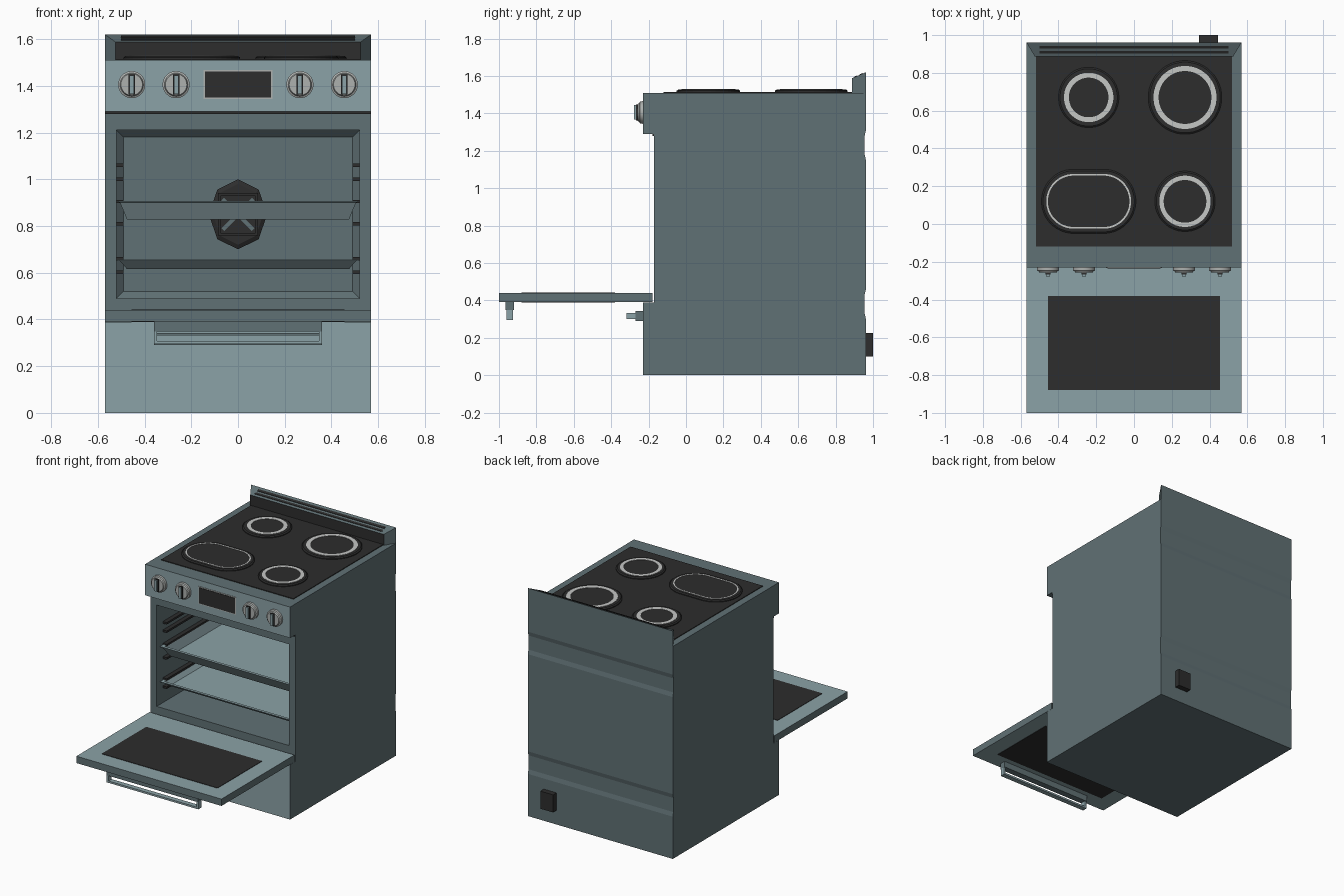
import bpy, bmesh, math
from mathutils import Vector

if "Cube" in bpy.data.objects:
    bpy.data.objects.remove(bpy.data.objects["Cube"])


def material(name, r, g, b):
    m = bpy.data.materials.new(name)
    m.diffuse_color = (r, g, b, 1)
    m.use_nodes = True
    m.node_tree.nodes["Principled BSDF"].inputs["Base Color"].default_value = m.diffuse_color
    return m


DARK = material("dark steel", 0.118, 0.165, 0.177)
LIGHT = material("light steel", 0.26, 0.36, 0.385)
BLACK = material("black glass", 0.026, 0.026, 0.026)
RING = material("pale ring", 0.56, 0.57, 0.56)
KNOB = material("knob grey", 0.42, 0.44, 0.43)


def finish(name, bm, *mats, rule=None, smooth=False):
    bmesh.ops.recalc_face_normals(bm, faces=bm.faces)
    if rule:
        for f in bm.faces:
            f.material_index = rule(f)
    me = bpy.data.meshes.new(name)
    bm.to_mesh(me)
    bm.free()
    for m in mats:
        me.materials.append(m)
    ob = bpy.data.objects.new(name, me)
    bpy.context.collection.objects.link(ob)
    if smooth:
        bpy.ops.object.select_all(action='DESELECT')
        ob.select_set(True)
        bpy.context.view_layer.objects.active = ob
        bpy.ops.object.shade_smooth_by_angle(angle=math.radians(35))
    return ob


def loft(name, rings, *mats, caps=True, **kw):
    """Skin closed rings of points; optionally cap the ends."""
    bm = bmesh.new()
    vs = [[bm.verts.new(p) for p in r] for r in rings]
    n = len(vs[0])
    for a, b in zip(vs, vs[1:]):
        for i in range(n):
            j = (i + 1) % n
            bm.faces.new((a[i], a[j], b[j], b[i]))
    if caps:
        bm.faces.new(vs[0])
        bm.faces.new(vs[-1])
    return finish(name, bm, *mats, **kw)


def boxes(name, dims, *mats, **kw):
    """One object from (x0, x1, y0, y1, z0, z1) blocks."""
    bm = bmesh.new()
    for d in dims:
        for v in bmesh.ops.create_cube(bm, size=1)["verts"]:
            v.co = [d[2 * i + (v.co[i] > 0)] for i in range(3)]
    return finish(name, bm, *mats, **kw)


def rect(x, y0, y1, z):
    return [(-x, y0, z), (x, y0, z), (x, y1, z), (-x, y1, z)]


def oval(cx, cy, half, r, z, n=40):
    """Circle, or a stadium when half > 0."""
    pts = []
    for i in range(n):
        a = 2 * math.pi * (i + 0.5) / n
        pts.append((cx + math.copysign(half, math.cos(a)) + r * math.cos(a), cy + r * math.sin(a), z))
    return pts


def disc_y(cx, cz, r, y, n=32, rx=None):
    return [(cx + (rx or r) * math.sin(2 * math.pi * i / n), y, cz + r * math.cos(2 * math.pi * i / n))
            for i in range(n)]


# Body: side profile with shallow back grooves, then the oven cavity sunk into the front
profile = [(-.23, 0), (.962, 0), (.962, .30), (.955, .33), (.955, .43), (.962, .46), (.962, 1.15), (.955, 1.18),
           (.955, 1.28), (.962, 1.31), (.962, 1.51), (-.23, 1.51), (-.23, 1.29), (-.17, 1.29), (-.17, .39), (-.23, .39)]
bm = bmesh.new()
L, R = ([bm.verts.new((x, y, z)) for y, z in profile] for x in (-.57, .57))
for i in range(len(profile)):
    j = (i + 1) % len(profile)
    bm.faces.new((L[i], L[j], R[j], R[i]))
bm.faces.new(L)
bm.faces.new(R)
bmesh.ops.recalc_face_normals(bm, faces=bm.faces)
front = next(f for f in bm.faces if all(abs(v.co.y + .17) < 1e-4 for v in f.verts))
for x, z0, z1, y in ((.52, .49, 1.21, -.17), (.52, .49, 1.21, .75), (.49, .52, 1.18, .78)):
    bmesh.ops.inset_individual(bm, faces=[front], thickness=.01)
    for v in front.verts:
        v.co = (math.copysign(x, v.co.x), y, z1 if v.co.z > .85 else z0)
finish("oven_body", bm, DARK, LIGHT,
       rule=lambda f: int(f.normal.y < -.9 and f.calc_center_median().y < -.2))
boxes("door_seal_gap", [(-.569, .569, -.178, -.169, 1.279, 1.29)], BLACK)

# Cooktop glass, burners and their rings
boxes("cooktop_glass", [(-.52, .52, -.12, .89, 1.505, 1.515)], BLACK)
for name, cx, cy, half, disc, r1, r0 in (
        ("rear_left", -.24, .67, 0, .16, .131, .105), ("rear_right", .27, .67, 0, .195, .167, .14),
        ("front_right", .27, .12, 0, .16, .136, .113), ("front_oval", -.24, .12, .08, .17, .145, .136)):
    loft(name + "_burner", [oval(cx, cy, half, disc, 1.51), oval(cx, cy, half, disc, 1.521),
                            oval(cx, cy, half, disc - .008, 1.527)], BLACK)
    loft(name + "_ring", [oval(cx, cy, half, r, z) for r, z in
                          ((r1, 1.526), (r1, 1.529), (r0, 1.529), (r0, 1.526))], RING, caps=False)

# Rear vent rail with mitred ends, black front and two slots on the slope
loft("rear_vent", [[(s * x, y, z) for s, z in ((-1, 1.505), (1, 1.505), (1, top), (-1, top))]
                   for x, y, top in ((.525, .887, 1.588), (.57, .962, 1.62))],
     DARK, BLACK, rule=lambda f: int(f.normal.y < -.9))
for k, (a, b) in enumerate(((.2, .38), (.55, .75))):
    loft(f"vent_slot_{k}", [[(s * .5, .887 + .075 * t, 1.588 + .032 * t + h)
                             for s, t in ((-1, a), (1, a), (1, b), (-1, b))] for h in (-.002, .003)], BLACK)

# Control panel: display and knobs
boxes("display_frame", [(-.147, .147, -.233, -.228, 1.343, 1.467)], KNOB)
boxes("display", [(-.141, .141, -.236, -.229, 1.349, 1.461)], BLACK)
for i, x in enumerate((-.455, -.265, .265, .455)):
    loft(f"knob_{i}", [disc_y(x, 1.405, r, y) for r, y in
                       ((.058, -.228), (.058, -.246), (.05, -.25), (.046, -.258))], KNOB, smooth=True)
    boxes(f"knob_grip_edge_{i}", [(x - .014, x + .014, -.268, -.25, 1.362, 1.448)], BLACK)
    boxes(f"knob_grip_{i}", [(x - .01, x + .01, -.278, -.25, 1.366, 1.444)], LIGHT)

# Open door with window on both faces
boxes("door", [(-.57, .57, -1, -.18, .391, .44)], DARK, LIGHT, rule=lambda f: int(abs(f.normal.z) > .9))
for side, z in (("inner", .44), ("outer", .391)):
    boxes(f"{side}_window", [(-.455, .455, -.88, -.38, z - .003, z + .003)], BLACK)

# Handles: dark base strip with a light U-shaped bar
boxes("door_handle_base", [(-.36, .36, -.965, -.92, .348, .391)], DARK)
boxes("door_handle_bar", [(-.36, .36, -.96, -.925, .295, .308)] +
      [(s - .007, s + .007, -.96, -.925, .308, .348) for s in (-.353, .353)], LIGHT)
boxes("drawer_handle_base", [(-.36, .36, -.27, -.23, .29, .343)], DARK)
boxes("drawer_handle_bar", [(-.355, .355, -.318, -.305, .3, .333)] +
      [(s - .007, s + .007, -.305, -.27, .3, .333) for s in (-.348, .348)], LIGHT)

# Oven interior: shelf rails, flared trays, fan
boxes("shelf_rails", [(min(s * .49, s * .521), max(s * .49, s * .521), -.1, .7, z - .007, z + .007)
                      for s in (-1, 1) for z in (1.06, 1.0, .905, .81, .66, .602)], BLACK)
for name, z0, z1 in (("upper_tray", .828, .9), ("lower_tray", .615, .65)):
    loft(name, [rect(.475, -.085, .665, z0), rect(.505, -.13, .7, z1), rect(.515, -.14, .71, z1 + .003),
                rect(.515, -.14, .71, z1 + .006), rect(.495, -.12, .69, z1 + .006),
                rect(.468, -.075, .655, z0 + .008)], LIGHT)
loft("fan_cover", [disc_y(0, .85, .15, .785, 8, .125), disc_y(0, .85, .15, .755, 8, .125),
                   disc_y(0, .85, .13, .745, 8, .108)], BLACK)
boxes("fan_frame", [(-.085, .085, .735, .75, z - .006, z + .006) for z in (.765, .935)] +
      [(x - .006, x + .006, .735, .75, .765, .935) for x in (-.08, .08)], BLACK)
for i, s in enumerate((-1, 1)):
    d, n = Vector((s * .065, 0, .065)), Vector((.006, 0, -.006 * s))
    c = Vector((0, .74, .85))
    loft(f"fan_blade_{i}", [[c + o + Vector((0, y, 0)) for o in (d + n, d - n, -d - n, -d + n)]
                            for y in (0, .008)], DARK)

# Power connection box on the back
boxes("power_box", [(.345, .445, .955, 1.0, .1, .225)], BLACK)
